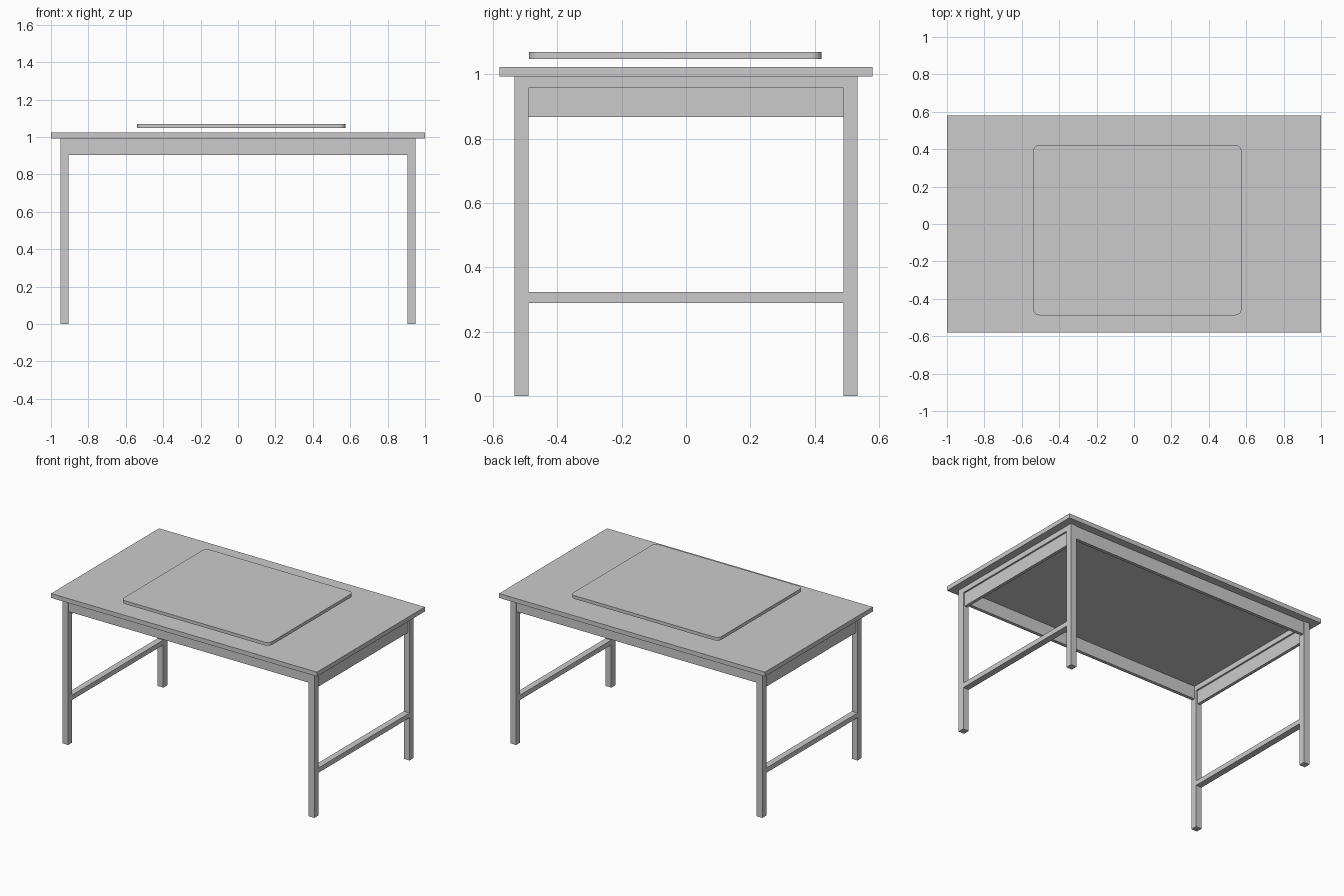
import bpy, bmesh
from mathutils import Vector

if "Cube" in bpy.data.objects:
    bpy.data.objects.remove(bpy.data.objects["Cube"])


def add_mesh(name, bm):
    bmesh.ops.recalc_face_normals(bm, faces=bm.faces[:])
    me = bpy.data.meshes.new(name)
    bm.to_mesh(me)
    bm.free()
    ob = bpy.data.objects.new(name, me)
    bpy.context.collection.objects.link(ob)
    return ob


def box(name, lo, hi, corner=0.0):
    """Box between two corners, optionally with rounded vertical edges."""
    lo, hi = Vector(lo), Vector(hi)
    bm = bmesh.new()
    bmesh.ops.create_cube(bm, size=1)
    for v in bm.verts:
        v.co = (lo + hi) / 2 + v.co * (hi - lo)
    if corner:
        upright = [e for e in bm.edges
                   if abs(e.verts[0].co.z - e.verts[1].co.z) > 1e-4]
        bmesh.ops.bevel(bm, geom=upright, offset=corner, offset_type='OFFSET',
                        segments=6, profile=0.5, affect='EDGES')
    return add_mesh(name, bm)


def end_frame(name, x0, x1):
    """One welded frame: two legs, a top rail and a low stretcher."""
    ys = [-0.533, -0.489, 0.489, 0.533]
    zs = [0, 0.29, 0.323, 0.958, 0.993]
    bm = bmesh.new()
    for i in range(3):
        for j in range(4):
            if i == 1 and j in (0, 2):
                continue  # openings between the legs
            bm.faces.new([bm.verts.new((x0, ys[i + a], zs[j + b]))
                          for a, b in ((0, 0), (1, 0), (1, 1), (0, 1))])
    bmesh.ops.remove_doubles(bm, verts=bm.verts[:], dist=1e-5)
    ext = bmesh.ops.extrude_face_region(bm, geom=bm.faces[:], use_keep_orig=True)
    moved = [g for g in ext["geom"] if isinstance(g, bmesh.types.BMVert)]
    bmesh.ops.translate(bm, verts=moved, vec=(x1 - x0, 0, 0))
    return add_mesh(name, bm)


# Table top and the loose board hovering above it
box("table_top", (-1, -0.58, 0.993), (1, 0.58, 1.023))
board = box("drawing_board", (-0.54, -0.488, 1.048), (0.576, 0.422, 1.07), 0.035)
bpy.context.view_layer.objects.active = board
board.select_set(True)
bpy.ops.object.shade_smooth_by_angle()

# End frames with a thin apron panel under each top rail
for side, s in (("left", -1), ("right", 1)):
    end_frame(side + "_end_frame", s * 0.905 if s > 0 else -0.948,
              0.948 if s > 0 else -0.905)
    a, b = sorted((s * 0.916, s * 0.937))
    box(side + "_apron", (a, -0.489, 0.867), (b, 0.489, 0.958))

# Long aprons between the frames
for side, s in (("front", -1), ("back", 1)):
    a, b = sorted((s * 0.505, s * 0.527))
    box(side + "_apron", (-0.905, a, 0.905), (0.905, b, 0.993))
